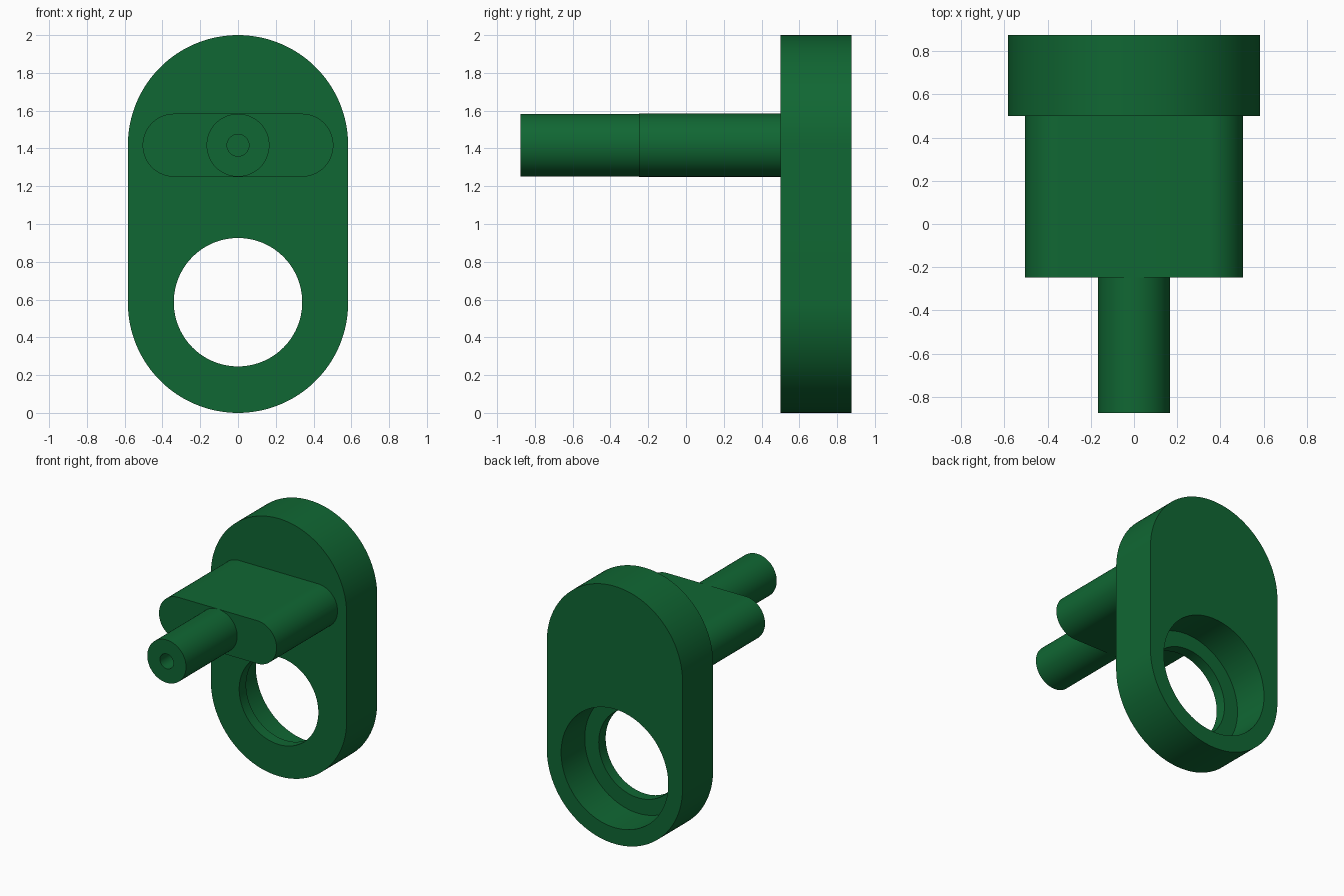
import bpy, bmesh, math

if "Cube" in bpy.data.objects:
    bpy.data.objects.remove(bpy.data.objects["Cube"])

green = bpy.data.materials.new("green")
green.diffuse_color = (0.0052, 0.135, 0.033, 1)
green.use_nodes = True
green.node_tree.nodes["Principled BSDF"].inputs["Base Color"].default_value = green.diffuse_color


def prism(name, outline, y0, y1):
    """Extrude an x/z outline from y0 to y1."""
    bm = bmesh.new()
    face = bm.faces.new([bm.verts.new((x, y0, z)) for x, z in outline])
    ext = bmesh.ops.extrude_face_region(bm, geom=[face])
    moved = [v for v in ext["geom"] if isinstance(v, bmesh.types.BMVert)]
    bmesh.ops.translate(bm, verts=moved, vec=(0, y1 - y0, 0))
    bmesh.ops.recalc_face_normals(bm, faces=bm.faces)
    mesh = bpy.data.meshes.new(name)
    bm.to_mesh(mesh)
    bm.free()
    mesh.materials.append(green)
    obj = bpy.data.objects.new(name, mesh)
    bpy.context.collection.objects.link(obj)
    return obj


def arc(cx, cz, r, start, end, n):
    return [(cx + r * math.cos(math.radians(start + (end - start) * i / n)),
             cz + r * math.sin(math.radians(start + (end - start) * i / n)))
            for i in range(n + 1)]


def circle(cz, r, n=96):
    return arc(0, cz, r, 0, 360, n)[:-1]


def combine(body, other, operation):
    """Apply a boolean and remove the second shape."""
    mod = body.modifiers.new(operation.lower(), "BOOLEAN")
    mod.operation = operation
    mod.solver = "EXACT"
    mod.object = other
    bpy.context.view_layer.objects.active = body
    bpy.ops.object.modifier_apply(modifier=mod.name)
    bpy.data.objects.remove(other, do_unlink=True)


LOW, HIGH = 0.583, 1.417

# Upright plate with rounded ends
plate_outline = arc(0, HIGH, 0.583, 0, 180, 64) + arc(0, LOW, 0.583, 180, 360, 64)
body = prism("bracket", plate_outline, 0.5, 0.875)

# Rounded bar and round pin, each sunk into the part behind it
bar_outline = arc(0.338, HIGH, 0.167, -90, 90, 32) + arc(-0.338, HIGH, 0.167, 90, 270, 32)
combine(body, prism("bar", bar_outline, -0.248, 0.55), "UNION")
combine(body, prism("pin", circle(HIGH, 0.1665, 64), -0.875, -0.2), "UNION")

# Through hole, wider recess from the back, and small hole in the pin tip
combine(body, prism("hole_cutter", circle(LOW + 0.003, 0.34), 0.4, 1.0), "DIFFERENCE")
combine(body, prism("recess_cutter", circle(LOW + 0.003, 0.46), 0.585, 1.0), "DIFFERENCE")
combine(body, prism("pin_hole_cutter", circle(HIGH, 0.058, 32), -1.0, -0.4), "DIFFERENCE")

# Smooth the curved walls, keep the rims sharp
bpy.ops.object.select_all(action="DESELECT")
body.select_set(True)
bpy.context.view_layer.objects.active = body
bpy.ops.object.shade_smooth_by_angle(angle=math.radians(30))
